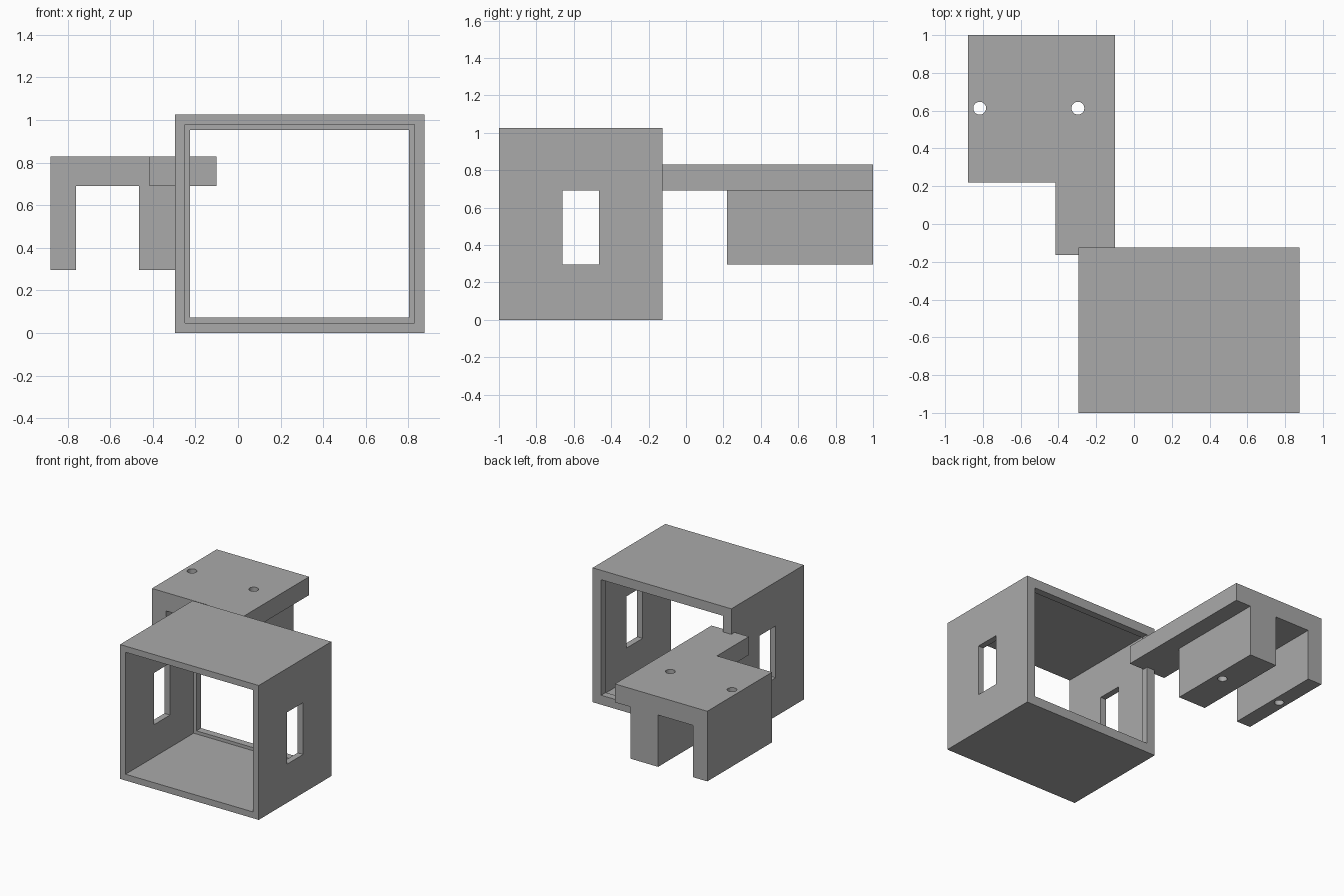
import bpy, bmesh

old = bpy.data.objects.get("Cube")
if old:
    bpy.data.objects.remove(old, do_unlink=True)

GREY = (0.4, 0.4, 0.4, 1.0)
grey = bpy.data.materials.new("plain grey")
grey.use_nodes = True
grey.diffuse_color = GREY
grey.node_tree.nodes["Principled BSDF"].inputs["Base Color"].default_value = GREY


def make_object(name, bm):
    bmesh.ops.recalc_face_normals(bm, faces=bm.faces)
    mesh = bpy.data.meshes.new(name)
    bm.to_mesh(mesh)
    bm.free()
    mesh.materials.append(grey)
    obj = bpy.data.objects.new(name, mesh)
    bpy.context.collection.objects.link(obj)
    return obj


def box(name, xs, ys, zs):
    bm = bmesh.new()
    bmesh.ops.create_cube(bm, size=1)
    for v in bm.verts:
        v.co = [r[0] if c < 0 else r[1] for c, r in zip(v.co, (xs, ys, zs))]
    return make_object(name, bm)


def extrude_profile(name, points, ys):
    """Extrude an (x, z) outline along y."""
    bm = bmesh.new()
    face = bm.faces.new([bm.verts.new((x, ys[0], z)) for x, z in points])
    out = bmesh.ops.extrude_face_region(bm, geom=[face])
    for v in out["geom"]:
        if isinstance(v, bmesh.types.BMVert):
            v.co.y = ys[1]
    return make_object(name, bm)


def cylinder(name, x, y, radius, zs):
    bm = bmesh.new()
    bmesh.ops.create_cone(bm, cap_ends=True, segments=32, radius1=radius,
                          radius2=radius, depth=zs[1] - zs[0])
    bmesh.ops.translate(bm, vec=(x, y, sum(zs) / 2), verts=bm.verts)
    return make_object(name, bm)


def combine(target, tool, operation):
    """Apply a boolean and discard the tool object."""
    tool.hide_render = True
    mod = target.modifiers.new(operation.lower(), "BOOLEAN")
    mod.operation, mod.object, mod.solver = operation, tool, "EXACT"
    bpy.context.view_layer.objects.active = target
    bpy.ops.object.modifier_apply(modifier=mod.name)
    bpy.data.objects.remove(tool, do_unlink=True)


# Open housing: wide bore from the front, narrower lip at the back
housing = box("housing", (-0.295, 0.875), (-1, -0.125), (0, 1.025))
for tool in (
    box("bore", (-0.248, 0.828), (-1.1, -0.18), (0.048, 0.978)),
    box("lip_opening", (-0.225, 0.803), (-0.3, 0), (0.072, 0.953)),
    box("side_windows", (-0.5, 1.1), (-0.66, -0.465), (0.295, 0.69)),
):
    combine(housing, tool, "DIFFERENCE")

# Bracket: top plate with two unequal legs, and an arm into the housing
LOW, MID, TOP = 0.295, 0.69, 0.83
bracket = extrude_profile("bracket", [
    (-0.88, LOW), (-0.76, LOW), (-0.76, MID), (-0.465, MID), (-0.465, LOW),
    (-0.23, LOW), (-0.23, MID), (-0.10, MID), (-0.10, TOP), (-0.88, TOP),
], (0.22, 1))
combine(bracket, box("arm", (-0.415, -0.10), (-0.165, 0.4), (MID, TOP)), "UNION")

# Screw holes down through both legs
for x in (-0.817, -0.297):
    combine(bracket, cylinder("screw_hole", x, 0.613, 0.034, (0.2, 1)), "DIFFERENCE")
